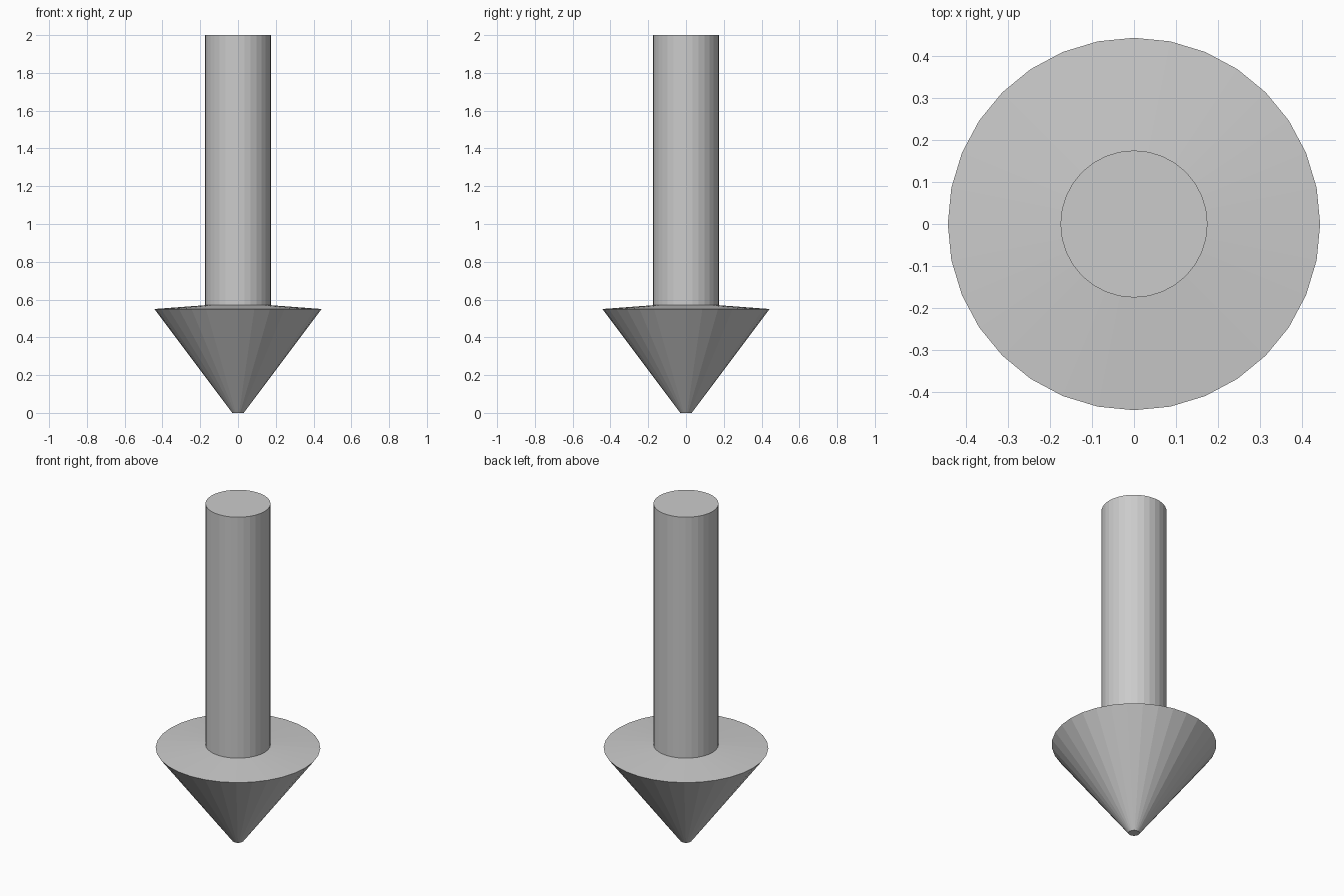
import bpy, bmesh
from math import cos, sin, tau

if "Cube" in bpy.data.objects:
    bpy.data.objects.remove(bpy.data.objects["Cube"])

SIDES = 32

# Arrow outline as (radius, height), from the blunt tip up to the shaft end
PROFILE = [(0.03, 0.0), (0.443, 0.55), (0.175, 0.57), (0.175, 2.0)]


def lathe(name, profile, sides):
    """Revolve a profile around z into a flat-shaded solid with capped ends."""
    bm = bmesh.new()
    rings = [[bm.verts.new((r * cos(tau * i / sides), r * sin(tau * i / sides), z))
              for i in range(sides)] for r, z in profile]
    for low, high in zip(rings, rings[1:]):
        for i in range(sides):
            j = (i + 1) % sides
            bm.faces.new((low[i], low[j], high[j], high[i]))
    bm.faces.new(rings[0][::-1])
    bm.faces.new(rings[-1])
    mesh = bpy.data.meshes.new(name)
    bm.to_mesh(mesh)
    bm.free()
    obj = bpy.data.objects.new(name, mesh)
    bpy.context.collection.objects.link(obj)
    return obj


# Downward arrow: cone head, gently sloped shoulder and round shaft
lathe("down_arrow", PROFILE, SIDES)
